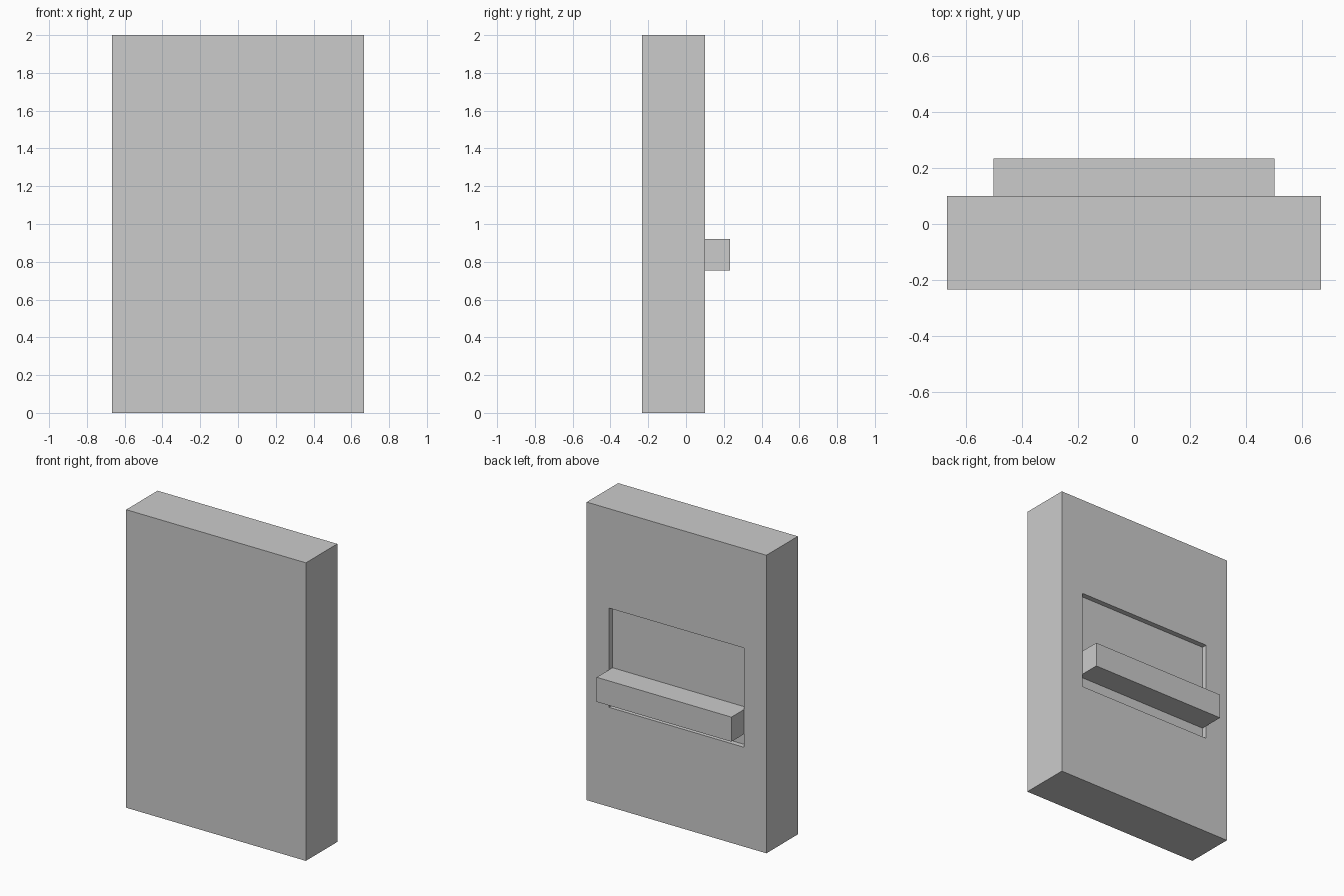
import bpy, bmesh

if "Cube" in bpy.data.objects:
    bpy.data.objects.remove(bpy.data.objects["Cube"])


def box(name, lo, hi):
    """Axis-aligned box between two corners."""
    mesh = bpy.data.meshes.new(name)
    bm = bmesh.new()
    bmesh.ops.create_cube(bm, size=1)
    for v in bm.verts:
        v.co = [hi[i] if v.co[i] > 0 else lo[i] for i in range(3)]
    bm.to_mesh(mesh)
    bm.free()
    obj = bpy.data.objects.new(name, mesh)
    bpy.context.collection.objects.link(obj)
    return obj


# Upright slab
slab = box("slab", (-0.667, -0.233, 0), (0.667, 0.1, 2))

# Shallow rectangular recess in the back face
bm = bmesh.new()
bm.from_mesh(slab.data)
back = max(bm.faces, key=lambda f: f.calc_center_median().y)
bmesh.ops.inset_individual(bm, faces=[back], thickness=0.1)
for v in back.verts:
    v.co.x = 0.5 if v.co.x > 0 else -0.5
    v.co.z = 1.333 if v.co.z > 1 else 0.667
floor = bmesh.ops.extrude_discrete_faces(bm, faces=[back])["faces"][0]
for v in floor.verts:
    v.co.y = 0.065
bmesh.ops.recalc_face_normals(bm, faces=bm.faces)
bm.to_mesh(slab.data)
bm.free()

# Horizontal bar standing out of the recess
box("bar", (-0.5, 0.065, 0.755), (0.5, 0.233, 0.92))
